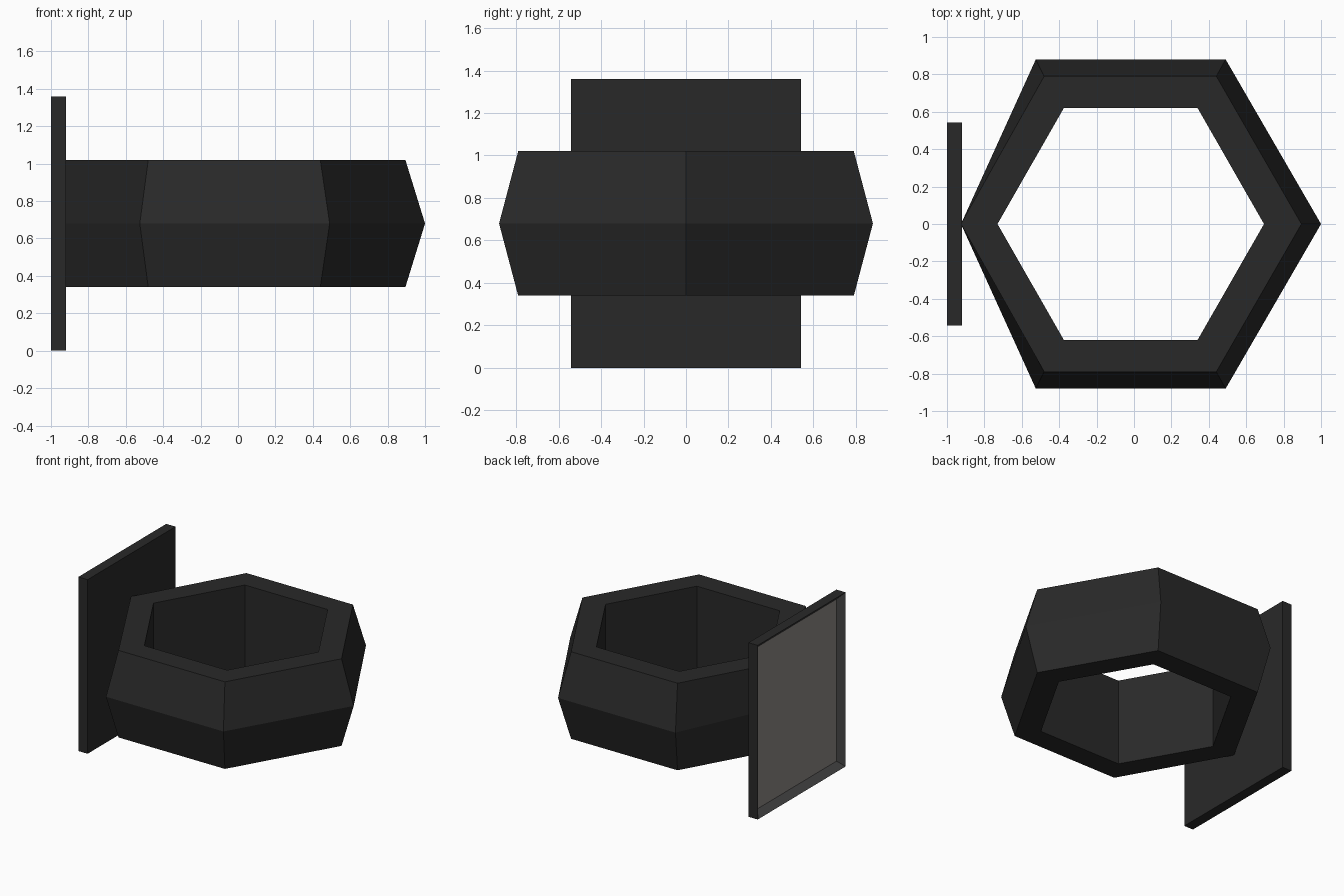
import bpy, bmesh

if "Cube" in bpy.data.objects:
    bpy.data.objects.remove(bpy.data.objects["Cube"])


def material(name, rgb):
    m = bpy.data.materials.new(name)
    m.diffuse_color = (*rgb, 1)
    m.use_nodes = True
    m.node_tree.nodes["Principled BSDF"].inputs["Base Color"].default_value = m.diffuse_color
    return m


black = material("black", (0.022, 0.022, 0.022))
grey = material("dark_grey", (0.065, 0.065, 0.065))
pale = material("warm_grey", (0.27, 0.25, 0.235))


def finish(bm, name, mats):
    bmesh.ops.recalc_face_normals(bm, faces=bm.faces)
    me = bpy.data.meshes.new(name)
    bm.to_mesh(me)
    bm.free()
    for m in mats:
        me.materials.append(m)
    ob = bpy.data.objects.new(name, me)
    bpy.context.collection.objects.link(ob)
    return ob


def hexagon(bm, right, left, xr, xl, y, z):
    pts = [(right, 0), (xr, y), (xl, y), (left, 0), (xl, -y), (xr, -y)]
    return [bm.verts.new((px, py, z)) for px, py in pts]


# hexagonal band: loops run round its cross-section, pressed flat at the plate
bm = bmesh.new()
outer = (0.895, -0.925, 0.44, -0.48, 0.79)
middle = (1.0, -0.925, 0.49, -0.525, 0.88)
inner = (0.695, -0.73, 0.34, -0.375, 0.62)
loops = [hexagon(bm, *p, z) for p, z in
         ((inner, 0.34), (outer, 0.34), (middle, 0.68), (outer, 1.02), (inner, 1.02))]
for a, b in zip(loops, loops[1:] + loops[:1]):
    for i in range(6):
        j = (i + 1) % 6
        bm.faces.new((a[i], a[j], b[j], b[i]))
finish(bm, "hexagonal_band", [black])

# upright plate with a sloped recess and a pale panel on its left face
bm = bmesh.new()
bmesh.ops.create_cube(bm, size=1)
bmesh.ops.scale(bm, vec=(0.08, 1.085, 1.36), verts=bm.verts)
bmesh.ops.translate(bm, vec=(-0.96, 0, 0.68), verts=bm.verts)
bm.normal_update()
face = next(f for f in bm.faces if f.normal.x < -0.9)
slopes = bmesh.ops.inset_individual(bm, faces=[face], thickness=0.067)["faces"]
bmesh.ops.translate(bm, vec=(0.046, 0, 0), verts=face.verts)
for f in slopes:
    f.material_index = 1
face.material_index = 2
finish(bm, "display_plate", [black, grey, pale])
